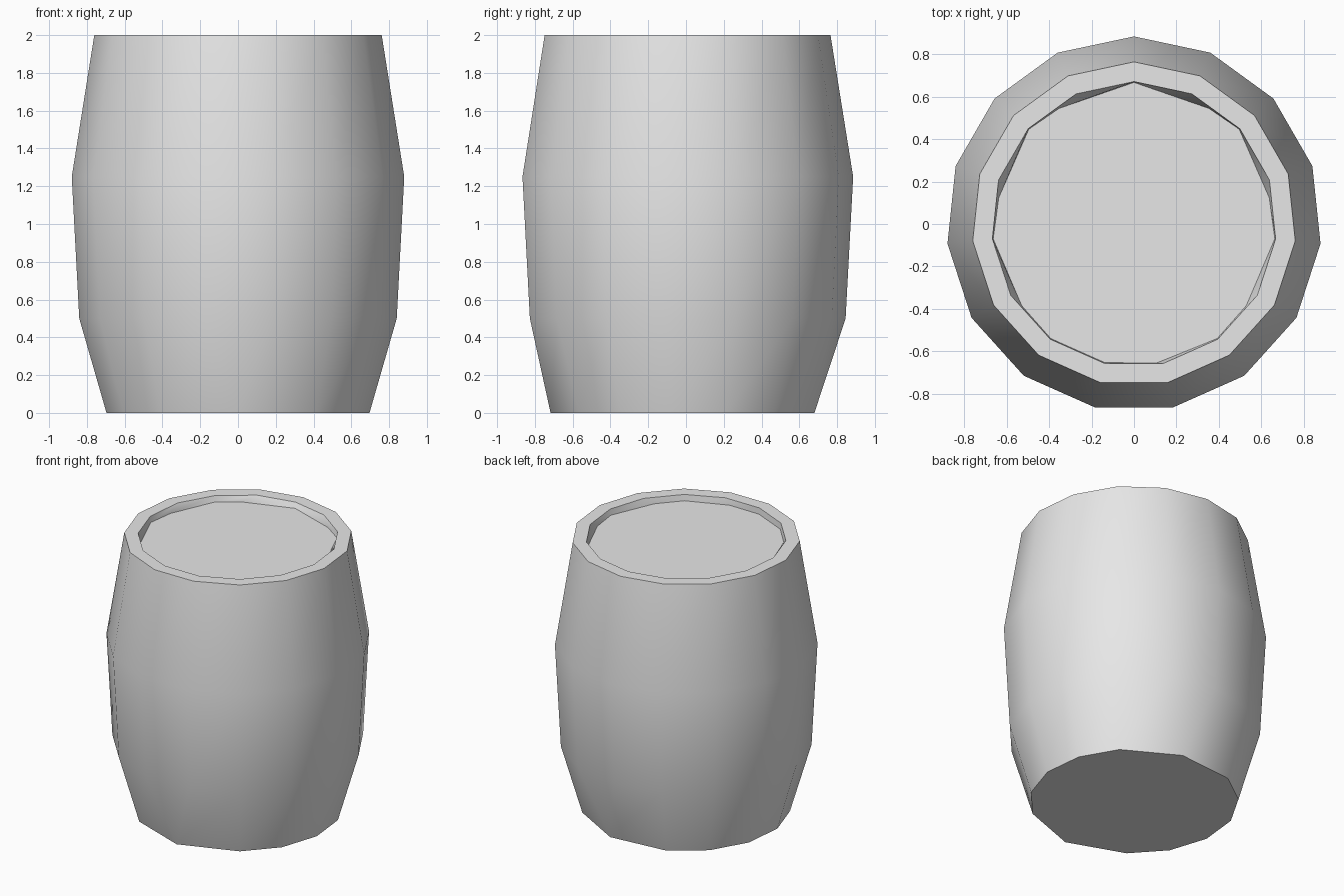
import bpy, bmesh, math

if "Cube" in bpy.data.objects:
    bpy.data.objects.remove(bpy.data.objects["Cube"])

SIDES = 15
STEP = 360 / SIDES


def make_material(name, color):
    mat = bpy.data.materials.new(name)
    mat.use_nodes = True
    mat.diffuse_color = color
    mat.node_tree.nodes["Principled BSDF"].inputs["Base Color"].default_value = color
    return mat


def ring(bm, z, radius, moved=None):
    """Ring of vertices starting at the back; moved = {index: (angle shift, radius)}."""
    verts = []
    for i in range(SIDES):
        shift, r = (moved or {}).get(i, (0, radius))
        a = math.radians(90 + STEP * i + shift)
        verts.append(bm.verts.new((r * math.cos(a), r * math.sin(a), z)))
    return verts


def bridge(bm, lower, upper):
    for i in range(SIDES):
        j = (i + 1) % SIDES
        bm.faces.new((lower[i], lower[j], upper[j], upper[i]))


bm = bmesh.new()

# Base ring: two pairs of corners collapse into single points
half = STEP / 2
base_merge = {0: (-half, 0.695), 14: (half, 0.695),
              7: (half, 0.717), 8: (-half, 0.717)}

# Recessed lid: some corners slide along the wall
lid_shift = {1: (9, 0.65), 3: (7, 0.65), 5: (6, 0.655), 8: (-3, 0.665),
             10: (-6, 0.655), 12: (-7, 0.65), 14: (-9, 0.65)}

# Outer wall, rim and recess from bottom to lid
rings = [
    ring(bm, 0.0, 0.70, base_merge),
    ring(bm, 0.50, 0.845),
    ring(bm, 1.25, 0.885),
    ring(bm, 2.0, 0.765),
    ring(bm, 2.0, 0.672),
    ring(bm, 1.955, 0.668, lid_shift),
]
for lower, upper in zip(rings, rings[1:]):
    bridge(bm, lower, upper)

# Base and lid caps
bm.faces.new(list(reversed(rings[0])))
bm.faces.new(rings[-1])

bmesh.ops.remove_doubles(bm, verts=bm.verts[:], dist=0.001)
bmesh.ops.recalc_face_normals(bm, faces=bm.faces[:])

mesh = bpy.data.meshes.new("barrel")
bm.to_mesh(mesh)
bm.free()
mesh.materials.append(make_material("light_grey", (0.8, 0.8, 0.8, 1)))

barrel = bpy.data.objects.new("barrel", mesh)
bpy.context.collection.objects.link(barrel)
bpy.ops.object.select_all(action="DESELECT")
barrel.select_set(True)
bpy.context.view_layer.objects.active = barrel
bpy.ops.object.shade_smooth_by_angle(angle=math.radians(35))
